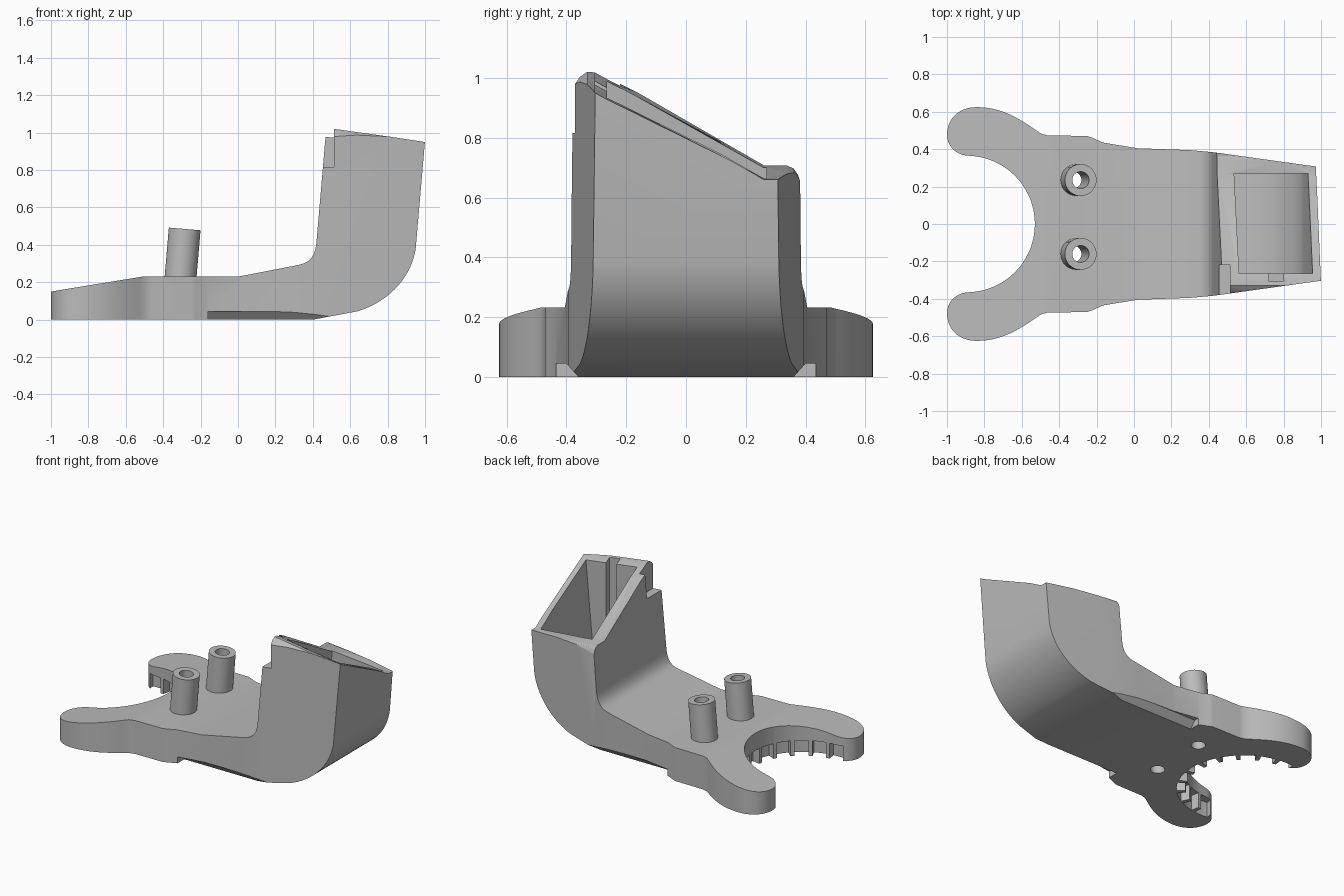
import bpy, bmesh
from math import sin, cos, radians
from mathutils import Vector, Matrix

if "Cube" in bpy.data.objects:
    bpy.data.objects.remove(bpy.data.objects["Cube"], do_unlink=True)

grey = bpy.data.materials.new("plain_grey")
grey.use_nodes = True
colour = (0.5, 0.5, 0.5, 1)
grey.diffuse_color = colour
grey.node_tree.nodes["Principled BSDF"].inputs["Base Color"].default_value = colour


def finish(name, bm):
    bmesh.ops.recalc_face_normals(bm, faces=bm.faces[:])
    mesh = bpy.data.meshes.new(name)
    bm.to_mesh(mesh)
    bm.free()
    mesh.materials.append(grey)
    ob = bpy.data.objects.new(name, mesh)
    bpy.context.collection.objects.link(ob)
    return ob


def add_prism(bm, pts, lo, hi, place):
    """Extrude a 2D outline from lo to hi; place(u, v, w) gives the 3D point."""
    a = [bm.verts.new(place(u, v, lo)) for u, v in pts]
    b = [bm.verts.new(place(u, v, hi)) for u, v in pts]
    bm.faces.new(a)
    bm.faces.new(b[::-1])
    for i in range(len(pts)):
        j = (i + 1) % len(pts)
        bm.faces.new((a[i], b[i], b[j], a[j]))


def prism(name, pts, lo, hi, place):
    bm = bmesh.new()
    add_prism(bm, pts, lo, hi, place)
    return finish(name, bm)


def along_z(u, v, w): return (u, v, w)
def along_y(u, v, w): return (u, w, v)
def along_x(u, v, w): return (w, u, v)


def box(name, x0, x1, y0, y1, z0, z1):
    return prism(name, [(x0, y0), (x1, y0), (x1, y1), (x0, y1)], z0, z1, along_z)


def bezier(a, b, c, d, n=12):
    out = []
    for i in range(n + 1):
        t = i / n
        s = 1 - t
        out.append(tuple(s**3 * p + 3 * s * s * t * q + 3 * s * t * t * r + t**3 * e
                         for p, q, r, e in zip(a, b, c, d)))
    return out


def rod(name, radius, low, high, y):
    """Round rod on the leaning post axis."""
    lean = radians(4.9)
    direction = Vector((sin(lean), 0, cos(lean)))
    bm = bmesh.new()
    bmesh.ops.create_cone(bm, cap_ends=True, segments=40, radius1=radius,
                          radius2=radius, depth=high - low)
    centre = Vector((-0.285, y, 0.485)) + direction * ((low + high) / 2)
    bmesh.ops.transform(bm, verts=bm.verts[:],
                        matrix=Matrix.Translation(centre) @ Matrix.Rotation(lean, 4, 'Y'))
    return finish(name, bm)


def boolean(ob, tool, operation='DIFFERENCE'):
    mod = ob.modifiers.new("cut", 'BOOLEAN')
    mod.operation = operation
    mod.solver = 'EXACT'
    mod.object = tool
    bpy.context.view_layer.objects.active = ob
    bpy.ops.object.modifier_apply(modifier=mod.name)
    bpy.data.objects.remove(tool, do_unlink=True)


# Plan outline: forked end with a round bite, waist and tapering tail
BITE = (-0.895, 0.365)
half = [(BITE[0] + BITE[1] * cos(radians(a)), BITE[1] * sin(radians(a)))
        for a in range(0, 90, 5)]
half += bezier((-0.895, 0.366), (-0.955, 0.372), (-1.0, 0.42), (-1.0, 0.475), 8)
half += bezier((-1.0, 0.475), (-1.0, 0.57), (-0.93, 0.625), (-0.84, 0.625), 10)[1:]
half += bezier((-0.84, 0.625), (-0.7, 0.625), (-0.6, 0.555), (-0.5, 0.485), 10)[1:]
half += [(-0.46, 0.473), (-0.25, 0.471), (-0.225, 0.462), (-0.165, 0.435),
         (0.02, 0.405), (0.3, 0.395), (0.43, 0.383), (1.06, 0.295)]
outline = half + [(x, -y) for x, y in half[:0:-1]]
body = prism("handle_body", outline, -0.2, 1.3, along_z)

# Side profile: flat base sweeping up into the leaning tower
profile = [(-1.1, 0), (-1.1, 0.134), (-0.5, 0.232), (0.01, 0.232), (0.3, 0.288)]
profile += bezier((0.34, 0.297), (0.39, 0.31), (0.415, 0.35), (0.42, 0.42), 10)
profile += [(0.487, 1.2), (1.021, 1.2)]
profile += bezier((0.95, 0.38), (0.93, 0.24), (0.82, 0.10), (0.64, 0.045), 16)
profile += [(0.4, 0)]
boolean(body, prism("profile_tool", profile, -0.8, 0.8, along_y), 'INTERSECT')

# Slanted tower top with rounded shoulders
top = [(-0.7, 0.93), (-0.385, 0.945), (-0.372, 0.98), (-0.355, 1.005), (-0.33, 1.022),
       (-0.305, 1.02), (-0.265, 0.998), (0.26, 0.703), (0.335, 0.703), (0.36, 0.692),
       (0.375, 0.67), (0.385, 0.64), (0.7, 0.63), (0.7, 1.6), (-0.7, 1.6)]
boolean(body, prism("top_tool", top, 0.3, 1.15, lambda u, v, w: (
    w, u, v - (0.14 if u < 0 else 0.09) * (w - 0.5))))

# Notch at the high corner of the tower
boolean(body, box("notch_tool", 0.3, 0.512, -0.6, -0.22, 0.815, 1.3))

# Deep pocket with curved floor, plus the wall groove
pocket = [(0.58, 1.2), (0.505, 0.35)]
pocket += bezier((0.52, 0.10), (0.76, 0.11), (0.88, 0.24), (0.905, 0.38), 14)
pocket += [(0.979, 1.2)]
boolean(body, prism("pocket_tool", pocket, -0.265, 0.27, along_y))
boolean(body, box("groove_tool", 0.72, 0.8, -0.305, -0.25, 0.3, 1.3))

# Chamfered lower edges behind the waist
for s in (-1, 1):
    edge = [(0.36, -0.05), (0.36, 0), (0.4, 0.045), (0.6, 0.045), (0.6, -0.05)]
    boolean(body, prism("chamfer_tool", [(s * y, z) for y, z in edge],
                        -0.16, 0.75, along_x))

# Recesses between ribs under the lip of the bite
bm = bmesh.new()
STEP, RIB = 18, 4
for k in range(11):
    start = -99 + k * STEP + RIB / 2
    angles = [radians(start + i * (STEP - RIB) / 5) for i in range(6)]
    ring = [(BITE[0] + r * cos(a), r * sin(a))
            for r, seq in ((0.33, angles), (0.42, angles[::-1])) for a in seq]
    add_prism(bm, ring, -0.05, 0.105, along_z)
boolean(body, finish("recess_tool", bm))

# Leaning hollow posts, bored through the base
parts = [body]
for side, y in (("left", 0.235), ("right", -0.16)):
    boolean(body, rod("bore_tool", 0.045, -0.7, 0.2, y))
    post = rod("post_" + side, 0.085, -0.33, 0, y)
    boolean(post, rod("bore_tool", 0.045, -0.7, 0.2, y))
    parts.append(post)

# Smooth curves, crisp corners
bpy.ops.object.select_all(action='DESELECT')
for ob in parts:
    ob.select_set(True)
bpy.context.view_layer.objects.active = body
bpy.ops.object.shade_smooth_by_angle(angle=radians(30))
